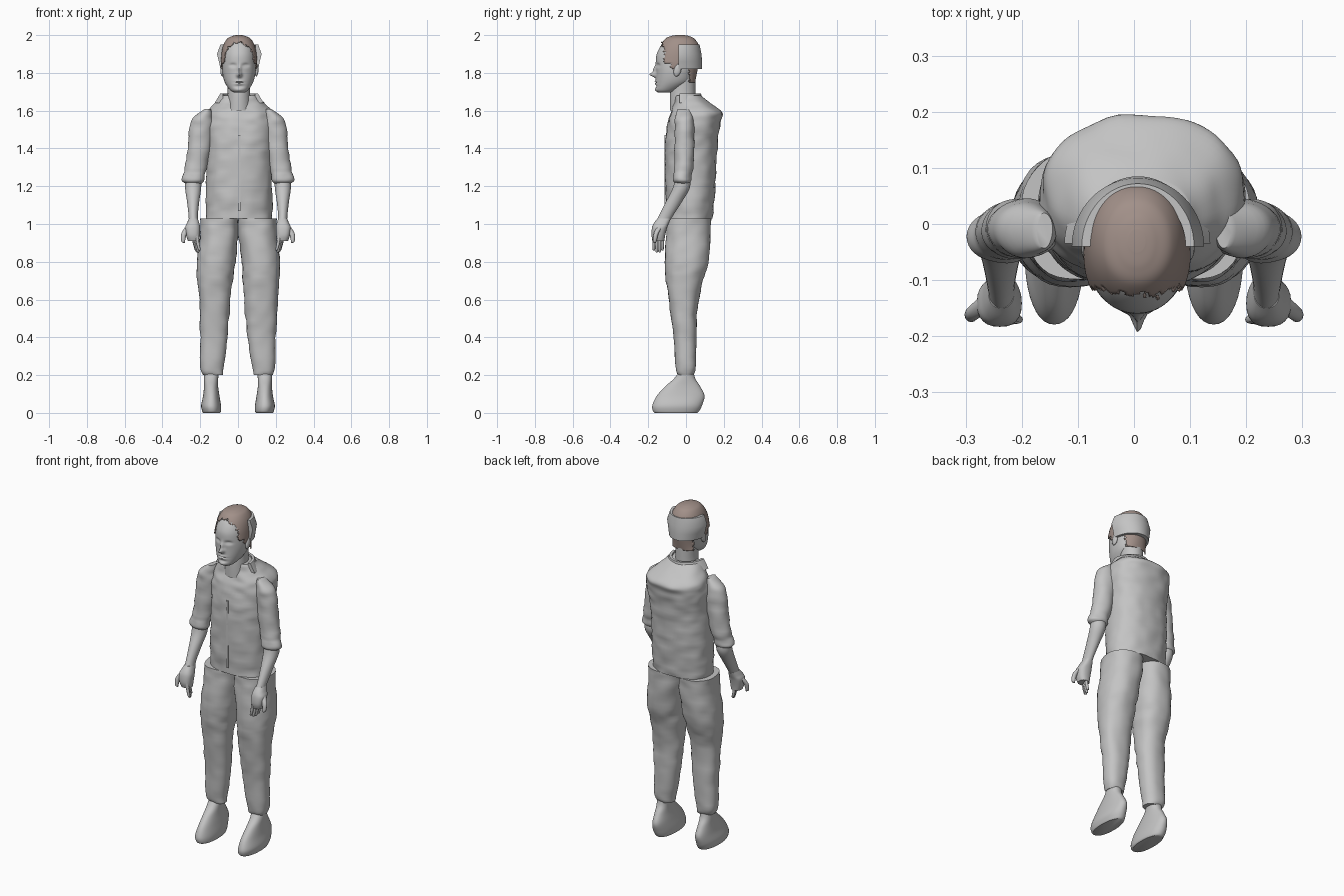
import bpy, bmesh, math, random
from mathutils import Vector, noise

if "Cube" in bpy.data.objects:
    bpy.data.objects.remove(bpy.data.objects["Cube"])


def material(name, colour):
    mat = bpy.data.materials.new(name)
    mat.use_nodes = True
    mat.diffuse_color = colour
    mat.node_tree.nodes["Principled BSDF"].inputs["Base Color"].default_value = colour
    return mat


GREY = material("pale_grey", (0.55, 0.55, 0.55, 1))
BROWN = material("hair_brown", (0.36, 0.28, 0.25, 1))


def finish(name, bm, mat, angle=45):
    bmesh.ops.recalc_face_normals(bm, faces=bm.faces)
    mesh = bpy.data.meshes.new(name)
    bm.to_mesh(mesh)
    bm.free()
    obj = bpy.data.objects.new(name, mesh)
    bpy.context.collection.objects.link(obj)
    mesh.materials.append(mat)
    bpy.ops.object.select_all(action="DESELECT")
    obj.select_set(True)
    bpy.context.view_layer.objects.active = obj
    bpy.ops.object.shade_smooth_by_angle(angle=math.radians(angle))
    return obj


def spline(rows, steps):
    """Smooth interpolation through rows of ring measurements."""
    out = []
    for i in range(len(rows) - 1):
        a, b = rows[max(i - 1, 0)], rows[i]
        c, d = rows[i + 1], rows[min(i + 2, len(rows) - 1)]
        for s in range(steps):
            t = s / steps
            out.append([0.5 * (2 * q + (r - p) * t + (2 * p - 5 * q + 4 * r - w) * t * t
                               + (3 * q - p - 3 * r + w) * t ** 3)
                        for p, q, r, w in zip(a, b, c, d)])
    return out + [list(rows[-1])]


def loft(rows, side=1, power=2.0, steps=5, count=40, rough=0.0):
    """Stack rings given as height, x range and y range, in hundredths."""
    bm = bmesh.new()
    rings = []
    for row in spline(rows, steps):
        z, x0, x1, y0, y1 = (v / 100 for v in row)
        ring = []
        for k in range(count):
            a = math.tau * k / count
            c, s = math.cos(a), math.sin(a)
            cx = math.copysign(abs(c) ** (2 / power), c)
            cy = math.copysign(abs(s) ** (2 / power), s)
            p = Vector(((x0 + x1) / 2 + cx * (x1 - x0) / 2,
                        (y0 + y1) / 2 + cy * (y1 - y0) / 2, z))
            if rough:
                n = noise.noise(Vector((p.x * 14, p.y * 14, p.z * 24)))
                p += Vector((c, s, 0)) * n * rough
            p.x *= side
            ring.append(bm.verts.new(p))
        rings.append(ring)
    for low, high in zip(rings, rings[1:]):
        for k in range(count):
            n = (k + 1) % count
            bm.faces.new((low[k], low[n], high[n], high[k]))
    bm.faces.new(rings[0])
    bm.faces.new(rings[-1])
    return bm


def half_wrap(name, centre, section):
    """Sweep a closed section of (height, x radius, y radius) around the back."""
    bm = bmesh.new()
    steps = 32
    loops = []
    for k in range(steps + 1):
        a = math.pi * k / steps
        loops.append([bm.verts.new((centre[0] + rx * math.cos(a), centre[1] + ry * math.sin(a), z))
                      for z, rx, ry in section])
    for p, q in zip(loops, loops[1:]):
        for i in range(len(section)):
            j = (i + 1) % len(section)
            bm.faces.new((p[i], p[j], q[j], q[i]))
    bm.faces.new(loops[0])
    bm.faces.new(loops[-1])
    return finish(name, bm, GREY)


# Shirt body and collar
shirt = [(103, -17, 18, -10, 14), (120, -17, 18, -11, 15.5), (140, -16.5, 18.5, -11, 16.5),
         (153, -16.8, 19.5, -9.8, 18.3), (159, -16, 19, -8, 19), (164, -12.5, 14, -6.5, 13),
         (168, -9, 10.5, -5.5, 7.5)]
finish("shirt_body", loft(shirt, power=2.3, steps=8, count=64, rough=0.007), GREY)
half_wrap("collar", (0.006, -0.035),
          [(1.64, 0.13, 0.125), (1.69, 0.1, 0.115), (1.69, 0.085, 0.1), (1.64, 0.085, 0.1)])
bm = bmesh.new()
bmesh.ops.create_cube(bm, size=1)
for v in bm.verts:
    v.co = Vector((v.co.x * 0.012 + 0.006, v.co.y * 0.008 - 0.109, v.co.z * 0.4 + 1.27))
finish("button_strip", bm, GREY)

# Trouser legs and shoes
legs = {"right": (-1, [(20, 8, 18.5, -4.5, 4), (24, 7.5, 20, -5.5, 5), (40, 5.5, 20, -6.5, 5.5),
                       (60, 4, 20.5, -9, 6.2), (72, 2.5, 21.8, -10.5, 9.5), (82, 1, 21.5, -11, 12),
                       (95, 0, 20, -10.5, 13), (103, 0, 20, -10, 13.5)]),
        "left": (1, [(20, 8.5, 18.5, -4.5, 4), (24, 7.5, 19.5, -5.5, 5), (40, 5, 20, -6.5, 5.5),
                     (55, 3.5, 21, -8.5, 6), (70, 2.5, 21.8, -10.5, 9), (80, 2, 22.2, -11, 12),
                     (95, 0, 20.5, -10.5, 13), (103, 0, 20.5, -10, 13.5)])}
shoe = [(0, 9.5, 18.5, -16.5, 6), (1, 9, 19, -17.5, 7), (4, 9, 19.5, -17.8, 8.5),
        (9, 9.8, 18.5, -15.5, 9.8), (14, 10.5, 18, -11, 7.5), (18, 10.5, 18, -6.5, 5),
        (22, 10, 18, -3.5, 4)]
for label, (side, rows) in legs.items():
    finish(label + "_trouser_leg", loft(rows, side, power=2.3, rough=0.006), GREY)
    finish(label + "_shoe", loft(shoe, side, power=2.2), GREY)

# Sleeves, forearms and hands
sleeve = [(121.5, 19, 28, -5.5, 1.5), (123, 17.8, 29.5, -7, 2.5), (126, 17.5, 29, -7, 3),
          (130, 16.5, 28, -6.2, 4), (142, 14, 26.5, -6, 4.5), (152, 13, 25.8, -6, 4),
          (157, 13.5, 23, -5.8, 3.5), (161, 14.5, 17.5, -4.5, 2)]
forearm = [(101, 21, 26, -16, -9), (105, 21.2, 26.2, -14, -6.5), (112, 20.5, 27, -10.5, -2),
           (119, 19.5, 28, -7, 2), (125, 19.5, 28, -5.5, 2)]
palm = [(91, 20.5, 26.5, -17.5, -11.5), (94, 20.2, 27.5, -18.3, -11), (98, 20, 28, -18, -10),
        (100.5, 20.5, 27, -17, -9), (103, 21.3, 26, -15, -8)]
for label, side in (("right", -1), ("left", 1)):
    finish(label + "_sleeve", loft(sleeve, side, rough=0.006), GREY)
    finish(label + "_forearm", loft(forearm, side, count=24), GREY)
    finish(label + "_palm", loft(palm, side, power=2.5, count=24), GREY)
    for i in range(4):
        x, y, tip = 20.5 + i * 0.6, -17 + i * 1.5, 84.5 + abs(i - 1.5)
        rows = [(tip + h, x + dx - r, x + dx + r, y - r, y + r)
                for h, dx, r in ((0, 0, 0.3), (0.6, 0, 0.7), (4, 0.8, 0.85), (9, 1.5, 0.9))]
        finish(f"{label}_finger_{i + 1}", loft(rows, side, count=12, steps=3), GREY)
    thumb = [(90, 28, 29, -17, -16), (91, 28, 30, -17.5, -15.5), (95, 27, 30, -17, -14.5),
             (99, 24, 27.5, -15.5, -12)]
    finish(label + "_thumb", loft(thumb, side, count=12), GREY)

# Neck and head, with the face shaped by soft pushes
neck = [(160, -6, 7, -8.5, 5), (168, -5.5, 6.5, -8.5, 5), (173, -5.5, 6.5, -8, 5),
        (182, -6, 7, -7, 5)]
finish("neck", loft(neck), GREY)
head = [(169.5, -2, 3.5, -14.5, -8), (171, -4.3, 5.5, -16, -4), (175, -7, 8, -16, 2.5),
        (180, -8.2, 9.3, -15.8, 4.5), (185, -8.4, 9.5, -16, 6), (190, -8, 9.2, -15.5, 6.3),
        (195, -6.8, 8, -12.8, 5), (198, -4, 5, -9, 2), (199, -1, 2, -6, -2)]
bm = loft(head, power=2.1, steps=9, count=96)
MID = 0.007
pushes = [(0, 1.79, 0.012, 0.012, 0.032), (0, 1.815, 0.009, 0.022, 0.016),
          (0.034, 1.84, 0.017, 0.009, -0.012), (-0.034, 1.84, 0.017, 0.009, -0.012),
          (0.034, 1.838, 0.01, 0.005, 0.005), (-0.034, 1.838, 0.01, 0.005, 0.005),
          (0, 1.756, 0.022, 0.004, 0.007), (0, 1.743, 0.02, 0.004, 0.007),
          (0, 1.749, 0.025, 0.003, -0.005), (0, 1.728, 0.025, 0.007, -0.006),
          (0, 1.71, 0.02, 0.01, 0.005)]
for v in bm.verts:
    if v.co.y < -0.06:
        x, z = v.co.x - MID, v.co.z
        v.co.y -= sum(d * math.exp(-((x - px) / w) ** 2 - ((z - pz) / h) ** 2)
                      for px, pz, w, h, d in pushes)
finish("head", bm, GREY, 60)
for label, side in (("right", -1), ("left", 1)):
    bm = bmesh.new()
    bmesh.ops.create_uvsphere(bm, u_segments=16, v_segments=10, radius=1)
    for v in bm.verts:
        v.co = Vector((MID + side * 0.09 + v.co.x * 0.011, v.co.y * 0.02 - 0.045 + v.co.z * 0.006,
                       v.co.z * 0.034 + 1.815))
    finish(label + "_ear", bm, GREY)

# Hair shell trimmed along a ragged hairline
hair = [(175, -6.5, 7.5, -2, 4.8), (182, -8.7, 9.8, -16, 6.2), (188, -8.9, 10, -16.4, 7.2),
        (194, -8, 9, -14, 7), (198, -5.8, 6.8, -11, 4.5), (199.5, -3, 4, -8, 1.5),
        (200, -1, 2, -5, -1)]
bm = loft(hair, power=2.1, steps=8, count=96)
random.seed(4)


def is_hair(p):
    wobble = random.uniform(-0.006, 0.006)
    if p.z < 1.82:
        return p.y > 0.02 + wobble
    if p.z < 1.85:
        return p.y > -0.08 + wobble
    if p.z < 1.94:
        return p.y > -0.115 + wobble
    return p.y > -0.125 + wobble


bare = [f for f in bm.faces if not is_hair(f.calc_center_median())]
bmesh.ops.delete(bm, geom=bare, context="FACES")
shell = finish("hair", bm, BROWN)
solid = shell.modifiers.new("thickness", "SOLIDIFY")
solid.thickness = 0.005

# Band wrapped round the back of the head
half_wrap("head_band", (MID, -0.04),
          [(1.82, 0.1, 0.125), (1.86, 0.108, 0.125), (1.9, 0.118, 0.122), (1.95, 0.1, 0.112),
           (1.95, 0.085, 0.095), (1.82, 0.085, 0.1)])
